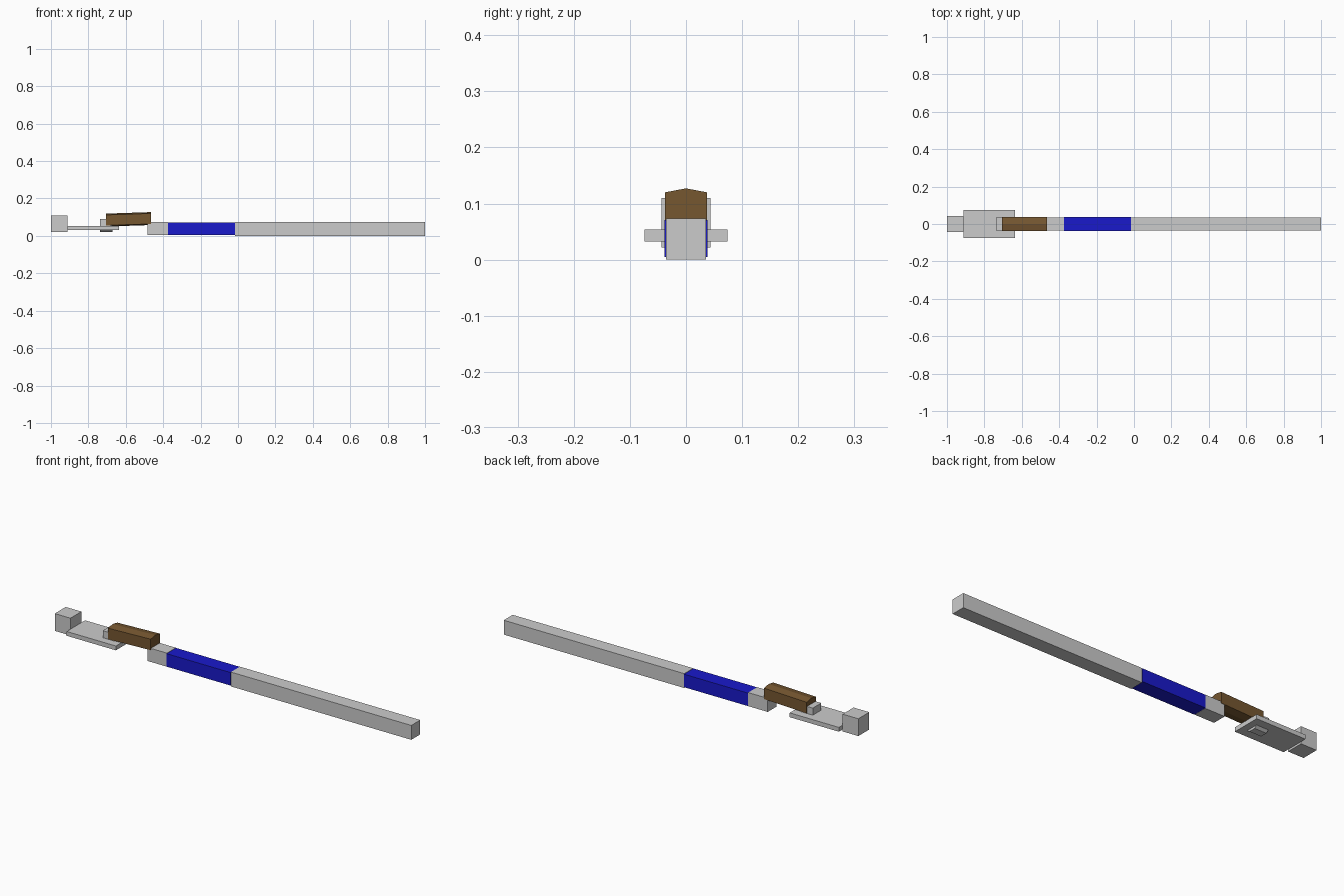
import bpy

if "Cube" in bpy.data.objects:
    bpy.data.objects.remove(bpy.data.objects["Cube"])

blue = bpy.data.materials.new("blue_grip")
blue.diffuse_color = (0.01, 0.01, 0.6, 1)
blue.use_nodes = True
blue.node_tree.nodes["Principled BSDF"].inputs["Base Color"].default_value = blue.diffuse_color
brown = bpy.data.materials.new("brown_wood")
brown.diffuse_color = (0.18, 0.095, 0.03, 1)
brown.use_nodes = True
brown.node_tree.nodes["Principled BSDF"].inputs["Base Color"].default_value = brown.diffuse_color


def prism(name, profile, x0, x1, mat=None, rise=0.0):
    """Extrude a (y, z) profile along x; the x1 end is lifted by rise."""
    n = len(profile)
    verts = [(x0, y, z) for y, z in profile] + [(x1, y, z + rise) for y, z in profile]
    faces = [(i, i + n, (i + 1) % n + n, (i + 1) % n) for i in range(n)]
    faces += [tuple(range(n)), tuple(reversed(range(n, 2 * n)))]
    mesh = bpy.data.meshes.new(name)
    # profile runs counter-clockwise seen from +x, so flip to face outward
    mesh.from_pydata(verts, [], [f[::-1] for f in faces])
    if mat:
        mesh.materials.append(mat)
    obj = bpy.data.objects.new(name, mesh)
    bpy.context.collection.objects.link(obj)
    return obj


def rect(w, z0, z1):
    return [(-w, z0), (w, z0), (w, z1), (-w, z1)]


def hexagon(w, tip0, z0, z1, tip1):
    return [(0, tip0), (w, z0), (w, z1), (0, tip1), (-w, z1), (-w, z0)]


# Long blade, coloured band and short collar
prism("long_bar", rect(0.036, 0.0, 0.073), -0.015, 1.0)
prism("blue_band", rect(0.038, 0.005, 0.071), -0.375, -0.015, blue)
prism("collar", rect(0.036, 0.004, 0.073), -0.485, -0.375)

# Tilted wooden handle with peaked top and underside
prism("wooden_handle", hexagon(0.037, 0.050, 0.056, 0.112, 0.119),
      -0.705, -0.465, brown, rise=0.008)

# Stub joining the handle to the plate, poking out below it
prism("handle_stub", [(-0.018, 0.021), (0.018, 0.021), (0.034, 0.034),
                      (0.034, 0.09), (-0.034, 0.09), (-0.034, 0.034)],
      -0.737, -0.67)

# Flat plate and end block
prism("plate", rect(0.074, 0.032, 0.054), -0.912, -0.635)
prism("end_block", rect(0.044, 0.022, 0.11), -1.0, -0.912)
